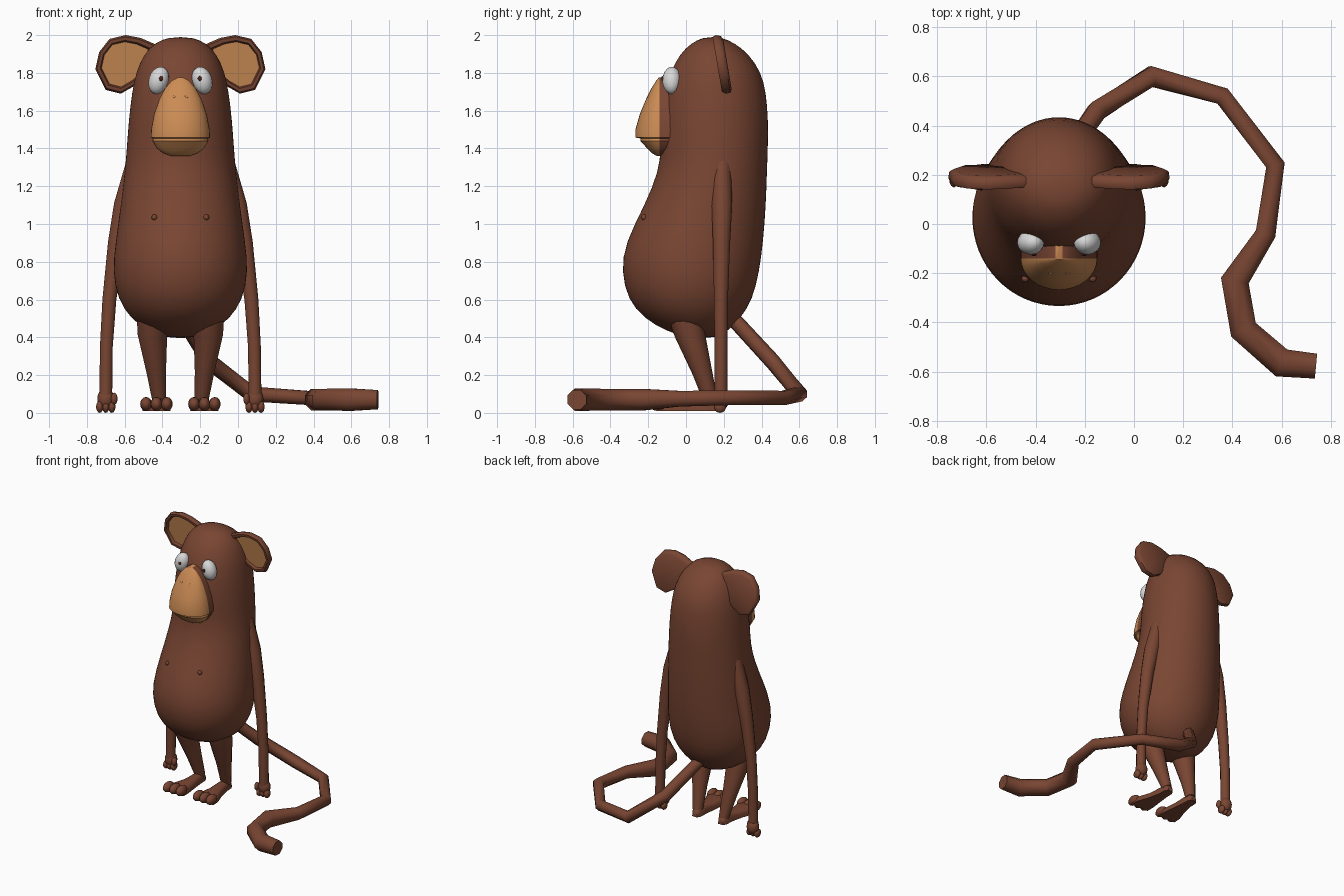
import bpy, bmesh
from math import sin, cos, pi, radians, sqrt
from mathutils import Vector, Matrix

if "Cube" in bpy.data.objects:
    bpy.data.objects.remove(bpy.data.objects["Cube"])

CX = -0.305  # body centre line


def material(name, rgb):
    m = bpy.data.materials.new(name)
    m.use_nodes = True
    m.diffuse_color = (*rgb, 1)
    m.node_tree.nodes["Principled BSDF"].inputs["Base Color"].default_value = (*rgb, 1)
    return m


BROWN = material("brown fur", (0.19, 0.06, 0.032))
TAN = material("tan skin", (0.60, 0.26, 0.09))
WHITE = material("eye white", (0.68, 0.68, 0.68))
DARK = material("dark pupil", (0.07, 0.015, 0.01))


def finish(name, bm, mats, rule=None, subdiv=0, angle=50):
    bmesh.ops.recalc_face_normals(bm, faces=bm.faces)
    if rule:
        for f in bm.faces:
            f.material_index = rule(f.calc_center_median())
    me = bpy.data.meshes.new(name)
    bm.to_mesh(me)
    bm.free()
    for m in mats:
        me.materials.append(m)
    ob = bpy.data.objects.new(name, me)
    bpy.context.collection.objects.link(ob)
    if subdiv:
        mod = ob.modifiers.new("Subdivision", "SUBSURF")
        mod.levels = mod.render_levels = subdiv
    bpy.ops.object.select_all(action="DESELECT")
    ob.select_set(True)
    bpy.context.view_layer.objects.active = ob
    bpy.ops.object.shade_smooth_by_angle(angle=radians(angle))
    return ob


def loft(name, rings, mats=(BROWN,), cap_mat=0, **kw):
    """Skin a list of equal-length point rings and close both ends."""
    bm = bmesh.new()
    vs = [[bm.verts.new(p) for p in r] for r in rings]
    n = len(rings[0])
    for a, b in zip(vs, vs[1:]):
        for i in range(n):
            bm.faces.new((a[i], a[(i + 1) % n], b[(i + 1) % n], b[i]))
    bm.faces.new(vs[0])
    bm.faces.new(vs[-1]).material_index = cap_mat
    return finish(name, bm, mats, **kw)


def tube(name, path, ref, sides=8, **kw):
    """Loft round sections along (point, radius) pairs."""
    pts = [Vector(p[:3]) for p in path]
    rings = []
    for i, p in enumerate(pts):
        d_in = (p - pts[max(i - 1, 0)]).normalized()
        d_out = (pts[min(i + 1, len(pts) - 1)] - p).normalized()
        t = (d_in + d_out).normalized()
        u = Vector(ref).cross(t).normalized()
        v = t.cross(u)
        r = path[i][3]
        rings.append([p + r * (u * cos(a) + v * sin(a))
                      for a in (2 * pi * (k + 0.5) / sides for k in range(sides))])
    return loft(name, rings, **kw)


def ball(name, loc, size, mat=BROWN, tilt=0, seg=16):
    bm = bmesh.new()
    bmesh.ops.create_uvsphere(bm, u_segments=seg, v_segments=seg // 2 + 2, radius=1)
    bm.transform(Matrix.Translation(loc) @ Matrix.Rotation(tilt, 4, "Y")
                 @ Matrix.Diagonal((*size, 1)))
    return finish(name, bm, [mat], angle=60)


# Body and head: height, half width, front, back
profile = [
    (0.395, 0.07, 0.02, 0.15), (0.43, 0.17, -0.10, 0.22), (0.50, 0.265, -0.225, 0.29),
    (0.60, 0.333, -0.31, 0.355), (0.75, 0.362, -0.345, 0.39), (0.90, 0.345, -0.325, 0.41),
    (1.10, 0.317, -0.22, 0.425), (1.28, 0.295, -0.145, 0.43), (1.40, 0.285, -0.135, 0.435),
    (1.55, 0.275, -0.135, 0.437), (1.70, 0.257, -0.115, 0.425), (1.80, 0.237, -0.085, 0.40),
    (1.90, 0.195, -0.035, 0.335), (1.96, 0.135, 0.03, 0.255), (1.99, 0.06, 0.095, 0.185)]
rings = []
for z, w, f, b in profile:
    rings.append([(CX + w * cos(a), (f + b) / 2 + (b - f) / 2 * sin(a), z)
                  for a in (2 * pi * k / 32 for k in range(32))])
loft("body", rings, subdiv=1, angle=80)

# Muzzle: height, half width, front; brown behind the flat face line
muzzle = [
    (1.36, 0.05, -0.155), (1.375, 0.09, -0.18), (1.40, 0.125, -0.205), (1.44, 0.148, -0.242),
    (1.453, 0.146, -0.242), (1.458, 0.157, -0.268), (1.50, 0.155, -0.268), (1.58, 0.14, -0.245),
    (1.66, 0.112, -0.212), (1.72, 0.08, -0.182), (1.76, 0.045, -0.157), (1.775, 0.015, -0.144)]
BACK = -0.14
rings = []
for z, w, f in muzzle:
    arc = [(CX + w * cos(pi * k / 16), BACK + (f - BACK) * sin(pi * k / 16), z) for k in range(17)]
    rings.append(arc + [(CX - w, -0.04, z), (CX + w, -0.04, z)])
loft("muzzle", rings, [TAN, BROWN], angle=35,
     rule=lambda c: 1 if c.y > BACK + 0.03 and abs(c.x - CX) > 0.01 else 0)

# Tail
tube("tail", [
    (-0.31, 0.23, 0.52, 0.04), (-0.15, 0.46, 0.27, 0.043), (0.07, 0.60, 0.10, 0.045),
    (0.36, 0.52, 0.08, 0.04), (0.575, 0.24, 0.08, 0.042), (0.535, -0.04, 0.075, 0.045),
    (0.41, -0.23, 0.07, 0.062), (0.445, -0.43, 0.07, 0.062), (0.60, -0.565, 0.07, 0.064),
    (0.74, -0.578, 0.07, 0.055)], (0, 0, 1))

ear_outline = [(0.315, 1.69), (0.395, 1.71), (0.45, 1.82), (0.43, 1.91), (0.375, 1.98),
               (0.29, 2.0), (0.21, 1.985), (0.13, 1.95), (0.16, 1.80), (0.245, 1.73)]
ear_layers = [(0.85, 0.028), (0.97, 0.018), (1, -0.008), (0.94, -0.026), (0.82, -0.026), (0.77, -0.004)]

for s, side in ((1, "left"), (-1, "right")):
    def at(x, y, z):
        return (CX + s * x, y, z)

    # Ear: tilted dish with a tan hollow
    rings = []
    for k, d in ear_layers:
        ring = []
        for x, z in ear_outline:
            ex, ez = 0.31 + (x - 0.31) * k, 1.845 + (z - 1.845) * k
            ring.append(at(ex, 0.165 + (2.0 - ez) * 0.17 + d, ez))
        rings.append(ring)
    loft(side + "_ear", rings, [BROWN, TAN], cap_mat=1)

    # Eye and pupil
    ball(side + "_eye", at(0.115, -0.075, 1.76), (0.053, 0.05, 0.074), WHITE, tilt=-s * 0.3)
    ball(side + "_pupil", at(0.102, -0.125, 1.77), (0.011, 0.006, 0.013), DARK, seg=10)

    # Nostril and nipple
    ball(side + "_nostril", at(0.033, -0.196, 1.672), (0.013, 0.009, 0.008), TAN, tilt=s * 0.5, seg=10)
    ball(side + "_nipple", at(0.137, -0.222, 1.035), (0.016, 0.016, 0.016), seg=8)

    # Arm and hand
    tube(side + "_arm", [
        at(0.24, 0.19, 1.32) + (0.05,), at(0.298, 0.19, 1.1) + (0.056,),
        at(0.338, 0.188, 0.9) + (0.047,), at(0.376, 0.185, 0.6) + (0.038,),
        at(0.392, 0.185, 0.35) + (0.035,), at(0.395, 0.185, 0.09) + (0.035,)],
        (0, 1, 0), sides=12)
    ball(side + "_palm", at(0.395, 0.19, 0.075), (0.045, 0.042, 0.055))
    for i in range(3):
        ball(f"{side}_finger_{i + 1}", at(0.363 + 0.032 * i, 0.18, 0.032), (0.02, 0.032, 0.032), seg=10)
    ball(side + "_thumb", at(0.35, 0.165, 0.075), (0.018, 0.022, 0.032), seg=10)

    # Leg
    tube(side + "_leg", [
        at(0.14, -0.01, 0.54) + (0.095,), at(0.148, 0.02, 0.42) + (0.08,),
        at(0.128, 0.085, 0.22) + (0.053,), at(0.11, 0.135, 0.05) + (0.036,)],
        (0, 1, 0), sides=14)

    # Foot: flat sole, domed top, three toes
    rings = []
    for y, x, w, h in [(0.175, 0.11, 0.02, 0.035), (0.15, 0.11, 0.035, 0.06),
                       (0.09, 0.11, 0.037, 0.066), (0.0, 0.115, 0.052, 0.055),
                       (-0.09, 0.125, 0.073, 0.058), (-0.15, 0.127, 0.075, 0.05)]:
        rings.append([at(x + w * cos(pi * k / 10), y, 0.01 + h * sqrt(sin(pi * k / 10) + 1e-6))
                      for k in range(11)])
    loft(side + "_foot", rings)
    for i in range(3):
        ball(f"{side}_toe_{i + 1}", at(0.072 + 0.055 * i, -0.145, 0.047), (0.031, 0.055, 0.037), seg=12)
